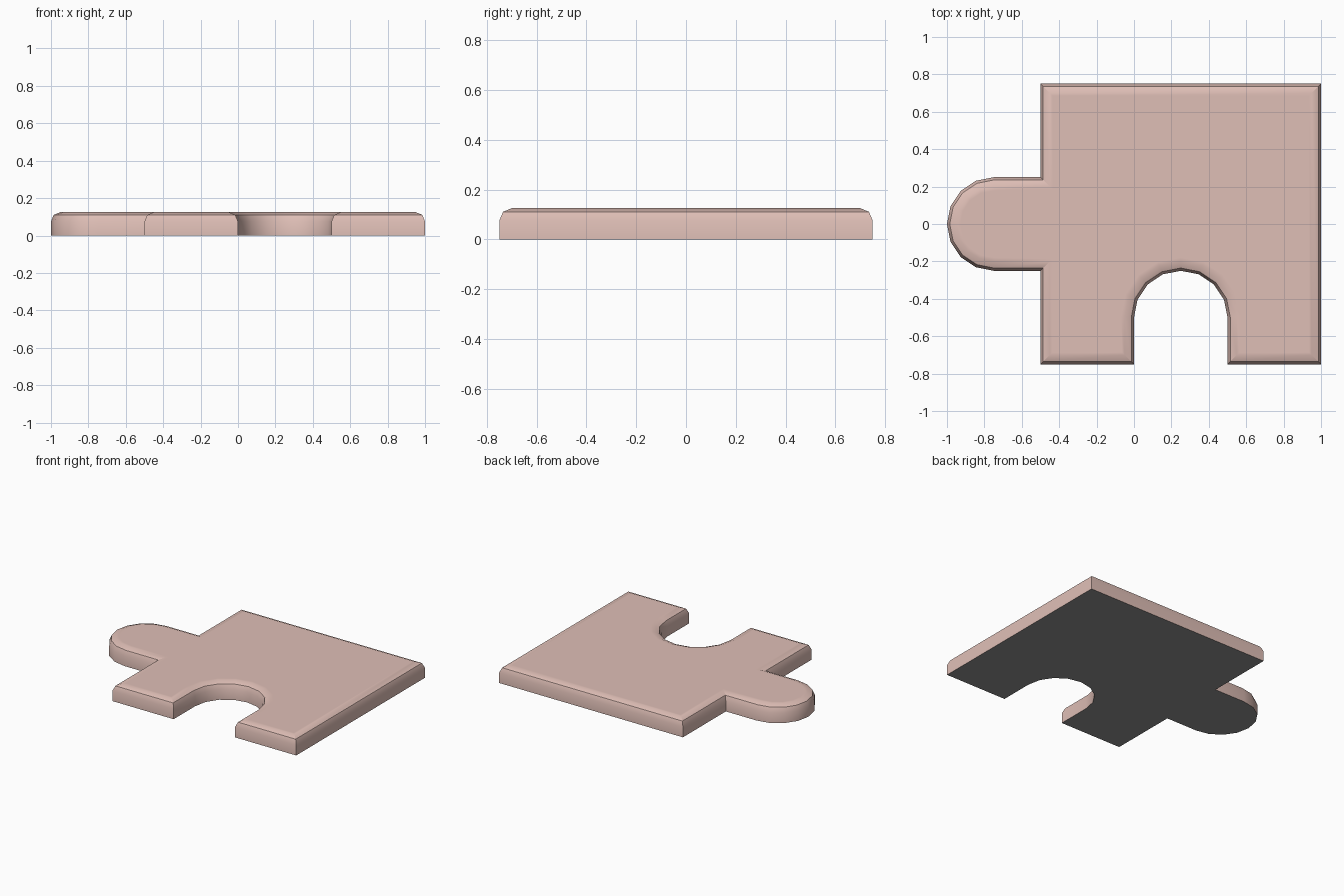
import bpy, bmesh, math

if "Cube" in bpy.data.objects:
    bpy.data.objects.remove(bpy.data.objects["Cube"])

THICK, BEVEL, R, STEPS = 0.125, 0.05, 0.25, 8


def material(name, rgb):
    m = bpy.data.materials.new(name)
    m.diffuse_color = (*rgb, 1)
    m.use_nodes = True
    m.node_tree.nodes["Principled BSDF"].inputs["Base Color"].default_value = m.diffuse_color
    return m


def arc(cx, cy, start, end):
    """Points on a half circle, both ends included."""
    pts = []
    for i in range(STEPS + 1):
        a = math.radians(start + (end - start) * i / STEPS)
        pts.append((cx + R * math.cos(a), cy + R * math.sin(a)))
    return pts


# Counter-clockwise outline: square body, round notch in front, round tab on the left
outline = [(-0.5, -0.75), (0, -0.75)]
outline += arc(0.25, -0.5, 180, 0)
outline += [(0.5, -0.75), (1, -0.75), (1, 0.75), (-0.5, 0.75), (-0.5, 0.25)]
outline += arc(-0.75, 0, 90, 270)
outline += [(-0.5, -0.25)]

# Extrude the outline into a plate
bm = bmesh.new()
base = bm.faces.new([bm.verts.new((x, y, 0)) for x, y in outline])
extruded = bmesh.ops.extrude_face_region(bm, geom=[base], use_keep_orig=True)
for v in extruded["geom"]:
    if isinstance(v, bmesh.types.BMVert):
        v.co.z = THICK
bmesh.ops.recalc_face_normals(bm, faces=bm.faces[:])

# Round over the top rim
rim = [e for e in bm.edges if all(v.co.z > THICK - 0.001 for v in e.verts)]
bmesh.ops.bevel(bm, geom=rim, offset=BEVEL, offset_type='OFFSET',
                segments=2, profile=0.5, affect='EDGES')
bmesh.ops.recalc_face_normals(bm, faces=bm.faces[:])

# Narrow border on the top keeps the large face shaded flat
top = [f for f in bm.faces if f.normal.z > 0.99]
bmesh.ops.inset_region(bm, faces=top, thickness=0.02)

# Grey underside
for f in bm.faces:
    f.material_index = 1 if f.normal.z < -0.9 else 0

mesh = bpy.data.meshes.new("puzzle_piece")
bm.to_mesh(mesh)
bm.free()
piece = bpy.data.objects.new("puzzle_piece", mesh)
bpy.context.collection.objects.link(piece)
mesh.materials.append(material("dusty pink", (0.74, 0.52, 0.47)))
mesh.materials.append(material("grey underside", (0.28, 0.28, 0.28)))

bpy.context.view_layer.objects.active = piece
piece.select_set(True)
bpy.ops.object.shade_smooth_by_angle(angle=math.radians(30))
